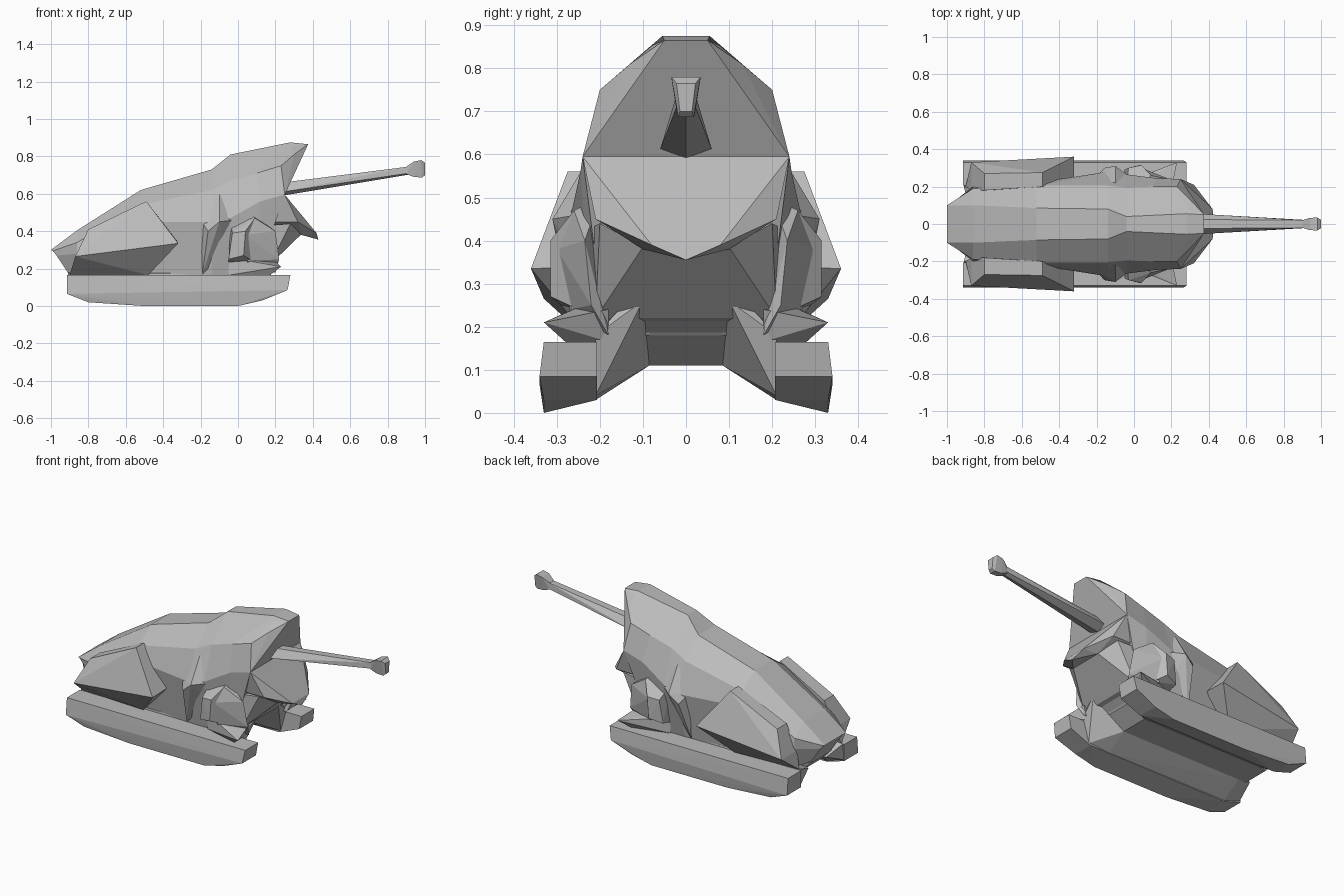
import bpy, bmesh

cube = bpy.data.objects.get("Cube")
if cube:
    bpy.data.objects.remove(cube, do_unlink=True)

grey = bpy.data.materials.new("armour_grey")
grey.use_nodes = True
colour = (0.5, 0.5, 0.5, 1)
grey.diffuse_color = colour
grey.node_tree.nodes["Principled BSDF"].inputs["Base Color"].default_value = colour


def finish(name, bm, pair):
    """Turn a bmesh into a flat shaded object, optionally mirrored to the other side."""
    bmesh.ops.remove_doubles(bm, verts=bm.verts, dist=0.0005)
    bmesh.ops.recalc_face_normals(bm, faces=bm.faces)
    mesh = bpy.data.meshes.new(name)
    bm.to_mesh(mesh)
    bm.free()
    mesh.materials.append(grey)
    obj = bpy.data.objects.new(name, mesh)
    bpy.context.collection.objects.link(obj)
    if pair:
        mirror = obj.modifiers.new("mirror", 'MIRROR')
        mirror.use_axis = (False, True, False)
        mirror.use_mirror_merge = False


def flip(p):
    return (p[0], -p[1], p[2])


def convex(name, points, pair):
    """Convex block: a mirrored pair, or one block symmetric about the centre."""
    bm = bmesh.new()
    if not pair:
        points = points + [flip(p) for p in points if p[1]]
    for p in points:
        bm.verts.new(p)
    result = bmesh.ops.convex_hull(bm, input=bm.verts)
    unused = set(result["geom_interior"]) | set(result["geom_unused"])
    bmesh.ops.delete(bm, geom=[v for v in unused if isinstance(v, bmesh.types.BMVert)])
    bmesh.ops.dissolve_limit(bm, angle_limit=0.02, verts=bm.verts, edges=bm.edges)
    finish(name, bm, pair)


def loft(name, sections):
    """Symmetric body through half sections listed from top to bottom."""
    bm = bmesh.new()
    rings = []
    for half in sections:
        left = [bm.verts.new(p) for p in half]
        right = [bm.verts.new(flip(p)) for p in half]
        rings.append((left, right))
    steps = range(len(sections[0]) - 1)
    for (la, ra), (lb, rb) in zip(rings, rings[1:]):
        for i in steps:
            bm.faces.new((la[i], la[i + 1], lb[i + 1], lb[i]))
            bm.faces.new((ra[i], rb[i], rb[i + 1], ra[i + 1]))
        for i in (0, -1):
            bm.faces.new((la[i], lb[i], rb[i], ra[i]))
    for left, right in (rings[0], rings[-1]):
        for i in steps:
            bm.faces.new((left[i], right[i], right[i + 1], left[i + 1]))
    finish(name, bm, False)


def at(x, *half):
    """Half section standing upright at x."""
    return [(x, y, z) for y, z in half]


# Main hull rising to the hood at its front
loft("hull", [
    [(-1, .1, .3), (-.99, .1, .295), (-.97, .1, .27), (-.91, .1, .18), (-.91, .08, .17)],
    at(-.86, (.1, .405), (.19, .34), (.2, .28), (.2, .165), (.08, .15)),
    at(-.52, (.085, .62), (.205, .54), (.22, .45), (.2, .165), (.085, .13)),
    at(-.14, (.08, .73), (.205, .62), (.28, .45), (.21, .165), (.085, .13)),
    at(-.04, (.04, .81), (.195, .67), (.265, .47), (.21, .165), (.085, .13)),
    [(.28, .055, .875), (.1, .2, .71), (.12, .245, .56), (.1, .22, .2), (.1, .085, .18)],
    [(.375, .05, .865), (.23, .2, .75), (.25, .24, .595), (.17, .21, .36), (.17, .1, .26)],
])

# Undercut face of the hood above the gun
convex("hood_front", [
    (.375, .05, .865), (.28, .055, .872), (.3, .13, .81), (.23, .2, .75),
    (.25, .24, .595), (.25, .05, .64), (.1, .19, .71), (.1, .2, .6)], False)

# Underside: raised centre channel and the slopes down to the tracks
convex("belly", [
    (.2, .1, .3), (.2, .1, .255), (0, .085, .11), (-.85, .085, .11),
    (-.91, .1, .175), (-.05, .1, .3)], False)
convex("belly_slope", [
    (-.88, .085, .125), (-.8, .085, .11), (0, .085, .11), (.2, .1, .26), (.19, .1, .3),
    (.18, .21, .18), (.14, .21, .04), (0, .21, .03), (-.8, .21, .035),
    (-.91, .21, .07), (-.91, .2, .17)], True)

# Sloping front plate and the chest beneath it
convex("front_plate", [
    (.25, .24, .595), (.2, .05, .645), (.32, .21, .45), (.42, .08, .39),
    (.43, 0, .355), (.34, .1, .38), (.15, .21, .45)], False)
convex("chest", [
    (.34, .1, .385), (.28, .2, .44), (.23, .1, .295), (.2, .1, .255),
    (.17, .21, .22), (0, .21, .18), (0, .24, .42)], False)

# Tracks: the outline is widened at mid height and raised on the inner edge
outline = [(-.915, .165), (.28, .165), (.265, .085), (.13, .03), (0, 0),
           (-.5, 0), (-.8, .02), (-.915, .065)]
track_points = []
for x, z in outline:
    bulge = .01 if .05 < z < .1 else 0
    track_points += [(x, .33 + bulge, z), (x, .207, max(z, .03))]
convex("track", track_points, True)

# Rear side pods
convex("side_pod", [
    (-.87, .33, .265), (-.8, .27, .41), (-.49, .275, .56), (-.32, .36, .335),
    (-.87, .18, .265), (-.8, .18, .41), (-.49, .2, .56), (-.32, .2, .34),
    (-.9, .2, .165), (-.48, .22, .165)], True)

# Shoulder bulge, hip block, foreleg and foot wedge on each flank
convex("shoulder_bulge", [
    (-.2, .25, .46), (-.19, .22, .17), (-.16, .3, .4), (-.1, .31, .45),
    (-.1, .22, .6), (-.02, .25, .46), (-.06, .2, .3)], True)
convex("hip_block", [
    (-.05, .29, .25), (-.03, .3, .39), (.04, .315, .4), (.03, .315, .27),
    (.09, .26, .47), (.08, .25, .24), (-.05, .2, .23), (-.04, .2, .45)], True)
convex("foreleg", [
    (.04, .3, .38), (.09, .26, .47), (.2, .235, .4), (.22, .22, .25),
    (.05, .27, .24), (.06, .2, .5), (.05, .18, .18), (.2, .18, .18)], True)
convex("foot_wedge", [
    (-.05, .22, .26), (.08, .25, .245), (.23, .33, .21), (.17, .28, .165),
    (.17, .18, .165), (-.05, .22, .165), (.2, .18, .24)], True)

# Gun: tapered barrel with a keystone section, then the muzzle
convex("barrel", [
    (.2, .025, .655), (.25, .06, .612), (.25, 0, .592),
    (.91, .02, .745), (.91, .022, .71), (.91, 0, .702)], False)
convex("muzzle", [
    (.9, .02, .745), (.9, .02, .705), (.94, .033, .772), (.94, .02, .69),
    (.98, .034, .78), (.985, .018, .687), (1, .022, .765), (1, .014, .7)], False)
